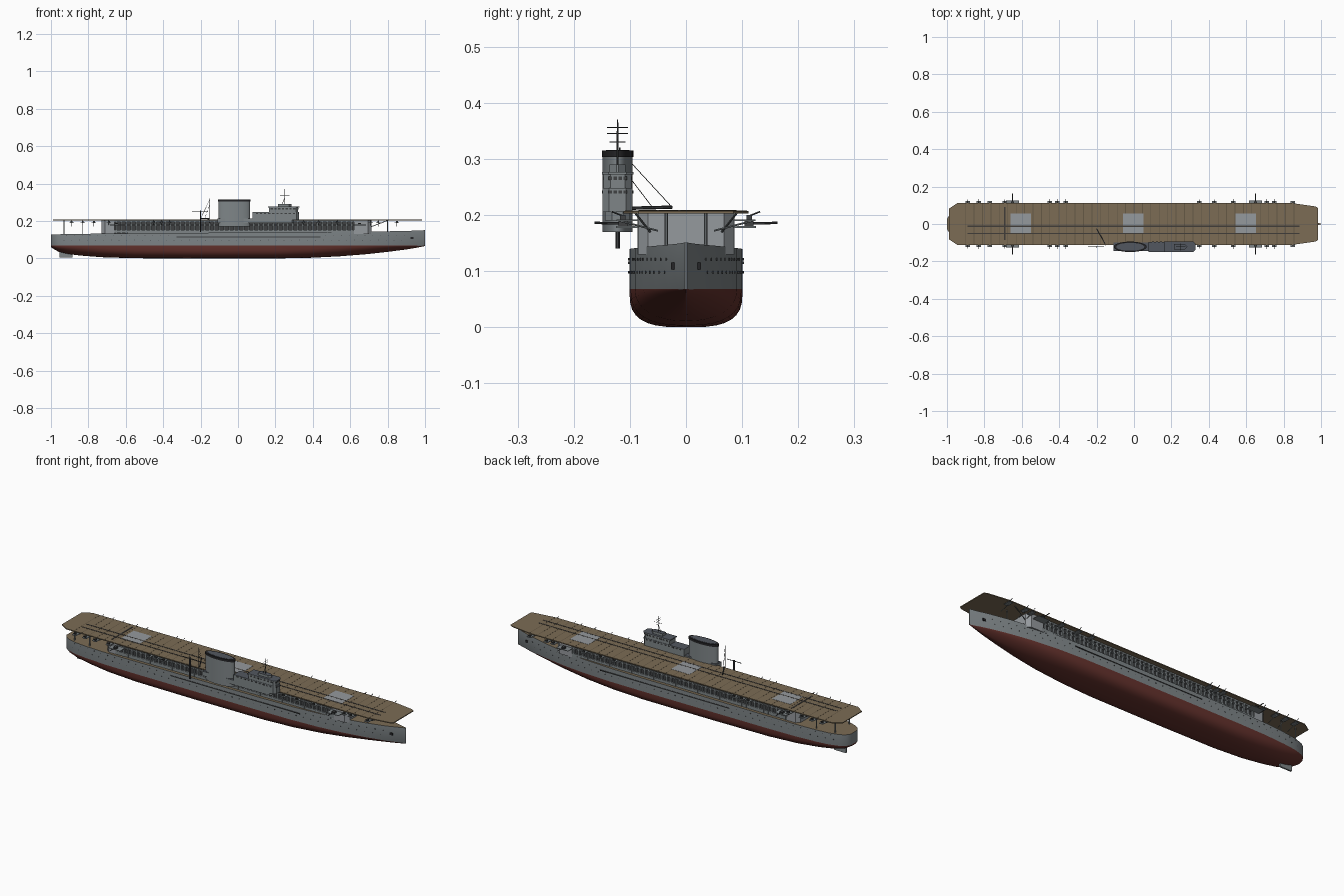
import bpy, bmesh, math
from mathutils import Vector, Matrix

if "Cube" in bpy.data.objects:
    bpy.data.objects.remove(bpy.data.objects["Cube"])


def mat(name, r, g, b):
    m = bpy.data.materials.new(name)
    m.diffuse_color = (r, g, b, 1)
    m.use_nodes = True
    m.node_tree.nodes["Principled BSDF"].inputs["Base Color"].default_value = m.diffuse_color
    return m


GREY = mat("hull grey", 0.21, 0.235, 0.245)
LIGHT = mat("light grey", 0.30, 0.32, 0.34)
RED = mat("antifouling red", 0.13, 0.032, 0.026)
TAN = mat("deck tan", 0.20, 0.15, 0.09)
SEAM = mat("deck seam brown", 0.13, 0.098, 0.06)
LINE = mat("dark line", 0.05, 0.045, 0.04)
ROOF = mat("roof blue grey", 0.085, 0.095, 0.115)
DARK = mat("hangar shadow grey", 0.05, 0.053, 0.055)
BLACK = mat("funnel black", 0.018, 0.018, 0.02)


class Part:
    """Collects simple solids into one named object."""

    def __init__(self, name, *mats):
        self.name, self.mats, self.bm = name, mats, bmesh.new()

    def box(self, x0, x1, y0, y1, z0, z1):
        m = Matrix.Translation(((x0 + x1) / 2, (y0 + y1) / 2, (z0 + z1) / 2)) @ \
            Matrix.Diagonal((x1 - x0, y1 - y0, z1 - z0, 1))
        bmesh.ops.create_cube(self.bm, size=1, matrix=m)

    def rod(self, a, b, r, r2=None, n=6):
        a, b = Vector(a), Vector(b)
        d = b - a
        m = Matrix.Translation((a + b) / 2) @ d.to_track_quat('Z', 'Y').to_matrix().to_4x4()
        bmesh.ops.create_cone(self.bm, cap_ends=True, segments=n, radius1=r,
                              radius2=r if r2 is None else r2, depth=d.length, matrix=m)

    def prism(self, pts, z0, z1):
        rings = [[self.bm.verts.new((x, y, z)) for x, y in pts] for z in (z0, z1)]
        n = len(pts)
        for i in range(n):
            j = (i + 1) % n
            self.bm.faces.new((rings[0][i], rings[0][j], rings[1][j], rings[1][i]))
        self.bm.faces.new(rings[0][::-1])
        self.bm.faces.new(rings[1])

    def done(self, rule=None, smooth=None):
        bmesh.ops.recalc_face_normals(self.bm, faces=self.bm.faces[:])
        if rule:
            for f in self.bm.faces:
                f.material_index = rule(f)
        me = bpy.data.meshes.new(self.name)
        self.bm.to_mesh(me)
        self.bm.free()
        for m in self.mats:
            me.materials.append(m)
        ob = bpy.data.objects.new(self.name, me)
        bpy.context.collection.objects.link(ob)
        if smooth:
            bpy.context.view_layer.objects.active = ob
            ob.select_set(True)
            bpy.ops.object.shade_smooth_by_angle(angle=math.radians(smooth))
            ob.select_set(False)
        return ob


def oval(cx, cy, a, b, n=32):
    return [(cx + a * math.cos(2 * math.pi * i / n), cy + b * math.sin(2 * math.pi * i / n)) for i in range(n)]


# Hull: stations of x, half width, keel height, deck height, section roundness
WL = 0.068
STATIONS = [(-1, .028, .060, .128, 1.6), (-.985, .050, .050, .128, 1.7), (-.96, .066, .036, .129, 1.8),
            (-.91, .081, .024, .130, 1.9), (-.84, .090, .015, .131, 2.1), (-.72, .098, .006, .133, 2.5),
            (-.55, .101, .001, .135, 2.9), (-.2, .101, 0, .137, 3.1), (.2, .101, 0, .139, 3.0),
            (.38, .099, .003, .140, 2.6), (.54, .091, .011, .141, 2.2), (.68, .076, .022, .143, 1.8),
            (.80, .055, .035, .145, 1.5), (.90, .032, .048, .147, 1.3), (.96, .014, .058, .149, 1.2),
            (1, .0015, .066, .151, 1.1)]


def station(x):
    for p, q in zip(STATIONS, STATIONS[1:]):
        if x <= q[0]:
            t = (x - p[0]) / (q[0] - p[0])
            return [u + (v - u) * t for u, v in zip(p, q)]
    return list(STATIONS[-1])


def section(s):
    x, w, k, top, n = s
    half = []
    for i in range(9):
        a = math.pi / 2 * i / 8
        half.append((w * math.sin(a) ** (2 / n), WL - (WL - k) * max(0, math.cos(a)) ** (2 / n)))
    half.append((w, top))
    return [(x, -y, z) for y, z in half[:0:-1]] + [(x, y, z) for y, z in half]


hull = Part("hull", GREY, RED, TAN)
rings = [[hull.bm.verts.new(p) for p in section(s)] for s in STATIONS]
for a, b in zip(rings, rings[1:]):
    for i in range(len(a)):
        j = (i + 1) % len(a)
        hull.bm.faces.new((a[i], a[j], b[j], b[i]))
for r in (rings[0], rings[-1]):
    hull.bm.faces.new(r[1:-1])
    hull.bm.faces.new((r[0], r[1], r[-2], r[-1]))
hull.done(lambda f: 2 if f.normal.z > .8 else 1 if f.calc_center_median().z < WL - .0005 else 0, 35)

# Rudder, belt ridge and portholes
p = Part("rudder", GREY)
p.box(-.955, -.885, -.004, .004, .004, .04)
p.done()
belt = Part("belt_ridges", DARK)
holes = Part("portholes", DARK)
anchors = Part("anchors", BLACK)
for s in (-1, 1):
    belt.box(-.33, .44, s * .1015 - .002, s * .1015 + .002, .113, .117)
    for row, z in enumerate((.098, .121)):
        for i in range(44):
            x = -.93 + i * .042 + row * .013
            if -.34 < x < .45 and row:
                continue
            y = s * station(x)[1]
            holes.rod((x, y - .002, z), (x, y + .002, z), .002, n=6)
    y = s * station(.93)[1]
    anchors.box(.922, .938, y - .004, y + .004, .103, .115)
for q in (belt, holes, anchors):
    q.done()

# Hangar: dark core, solid end houses, open colonnade along the sides
p = Part("hangar_core", DARK)
p.box(-.7, .64, -.072, .072, .13, .205)
p.done()
p = Part("hangar_ends", LIGHT)
for x0, x1, c in ((.62, .715, .02), (-.73, -.66, -.02)):
    far, near = (x1, x0) if c > 0 else (x0, x1)
    p.prism([(near, -.085), (far - c, -.085), (far, -.068), (far, .068), (far - c, .085), (near, .085)], .13, .205)
p.done()
cols = Part("hangar_columns", GREY)
rails = Part("hangar_rails", GREY)
for s in (-1, 1):
    for i in range(49):
        x = -.65 + i * .0262
        cols.box(x - .004, x + .004, s * .081 - .005, s * .081 + .005, .13, .205)
    for z0, z1 in ((.135, .152), (.176, .181), (.196, .205)):
        rails.box(-.67, .63, s * .081 - .004, s * .081 + .004, z0, z1)
cols.done()
rails.done()

# Overhang posts under both ends of the flight deck
p = Part("overhang_posts", GREY)
for s in (-1, 1):
    for x, y in ((-.93, .06), (-.83, .075), (.8, .035)):
        p.rod((x, s * y, .125), (x, s * y, .205), .003)
    p.rod((.70, s * .06, .165), (.80, s * .09, .203), .002)
p.done()

# Flight deck with elevators, painted lines and plank seams
half = [(-.99, .082), (-.945, .111), (.85, .111), (.97, .094), (.985, .085)]
p = Part("flight_deck", TAN)
p.prism([(x, -y) for x, y in half] + [(x, y) for x, y in half[::-1]], .203, .2075)
p.done()
p = Part("deck_seams", SEAM)
for i in range(40):
    x = -.9 + i * .045
    p.box(x - .002, x + .002, -.109, .109, .207, .2078)
p.done()
p = Part("elevators", LIGHT)
for x in (-.605, -.005, .597):
    p.box(x - .055, x + .055, -.054, .056, .207, .2084)
p.done()
p = Part("deck_lines", LINE)
for y in (-.012, -.05):
    p.box(-.89, .885, y - .003, y + .003, .207, .2088)
p.box(-.695, -.687, -.085, .09, .207, .2088)
p.done()

# Funnel with black cap and dark mouth
p = Part("funnel", GREY)
p.prism(oval(-.02, -.122, .085, .027), .17, .307)
p.done(smooth=40)
p = Part("funnel_cap", BLACK)
p.prism(oval(-.02, -.122, .088, .028), .303, .315)
p.done(smooth=40)
p = Part("funnel_rim", ROOF)
p.prism(oval(-.02, -.122, .075, .021), .31, .3162)
p.done(smooth=40)

# Island: base, lower house, bridge, window bands
def house(name, x0, x1, w, z0, z1):
    q = Part(name, GREY, ROOF)
    y, c = -.122, .012
    q.prism([(x0, y - w), (x1 - c, y - w), (x1, y - w + c), (x1, y + w - c), (x1 - c, y + w), (x0, y + w)], z0, z1)
    q.done(lambda f: 1 if f.normal.z > .5 else 0)


house("island_base", -.11, .30, .022, .19, .214)
house("island_house", .078, .325, .027, .205, .248)
house("bridge", .165, .322, .025, .245, .275)
house("bridge_roof", .16, .328, .028, .272, .277)
house("pilot_top", .215, .285, .014, .275, .29)
p = Part("island_windows", DARK)
for y in (-.149, -.095):
    for i in range(10):
        p.box(.095 + i * .022, .107 + i * .022, y - .001, y + .001, .238, .244)
for y in (-.147, -.097):
    for i in range(7):
        p.box(.175 + i * .02, .187 + i * .02, y - .001, y + .001, .262, .269)
for i in range(4):
    p.box(.321, .3232, -.138 + i * .009, -.132 + i * .009, .262, .269)
    p.box(.324, .3262, -.138 + i * .009, -.132 + i * .009, .238, .244)
p.done()

# Main mast with yards
p = Part("main_mast", DARK)
p.rod((.25, -.122, .275), (.25, -.122, .37), .0022, .0012)
for z, w in ((.33, .014), (.345, .019), (.356, .019)):
    p.rod((.25, -.122 - w, z), (.25, -.122 + w, z), .0009)
p.rod((.225, -.122, .335), (.275, -.122, .335), .0009)
p.rod((.23, -.122, .277), (.25, -.122, .325), .0012)
p.done()

# Aft crane: post, boom and cables
p = Part("crane", DARK)
p.rod((-.2, -.122, .14), (-.2, -.122, .255), .004)
p.rod((-.245, -.122, .25), (-.16, -.122, .25), .002)
p.rod((-.15, -.118, .19), (-.15, -.118, .32), .0015)
p.rod((-.155, -.105, .212), (-.2, -.025, .214), .003)
p.rod((-.15, -.118, .315), (-.2, -.025, .214), .0007)
p.rod((-.15, -.118, .29), (-.178, -.06, .214), .0007)
p.done()

# Gun galleries along both deck edges
gal = Part("gun_galleries", GREY)
guns = Part("guns", DARK)
for s in (-1, 1):
    for x in (-.89, -.83, -.77, -.69, -.45, -.41, -.365, .35, .43, .53, .71, .75, .85):
        gal.box(x - .012, x + .012, min(s * .085, s * .124), max(s * .085, s * .124), .189, .192)
        gal.rod((x, s * .05, .172), (x, s * .12, .19), .0016)
        guns.box(x - .005, x + .005, s * .113 - .005, s * .113 + .005, .192, .2)
        guns.rod((x, s * .112, .198), (x, s * .132, .206), .0014)
    for x in (-.65, .65):
        gal.box(x - .035, x + .035, min(s * .08, s * .125), max(s * .08, s * .125), .177, .18)
        guns.box(x - .008, x + .008, s * .112 - .008, s * .112 + .008, .18, .19)
        guns.rod((x, s * .112, .185), (x, s * .163, .186), .0022)
gal.done()
guns.done()
